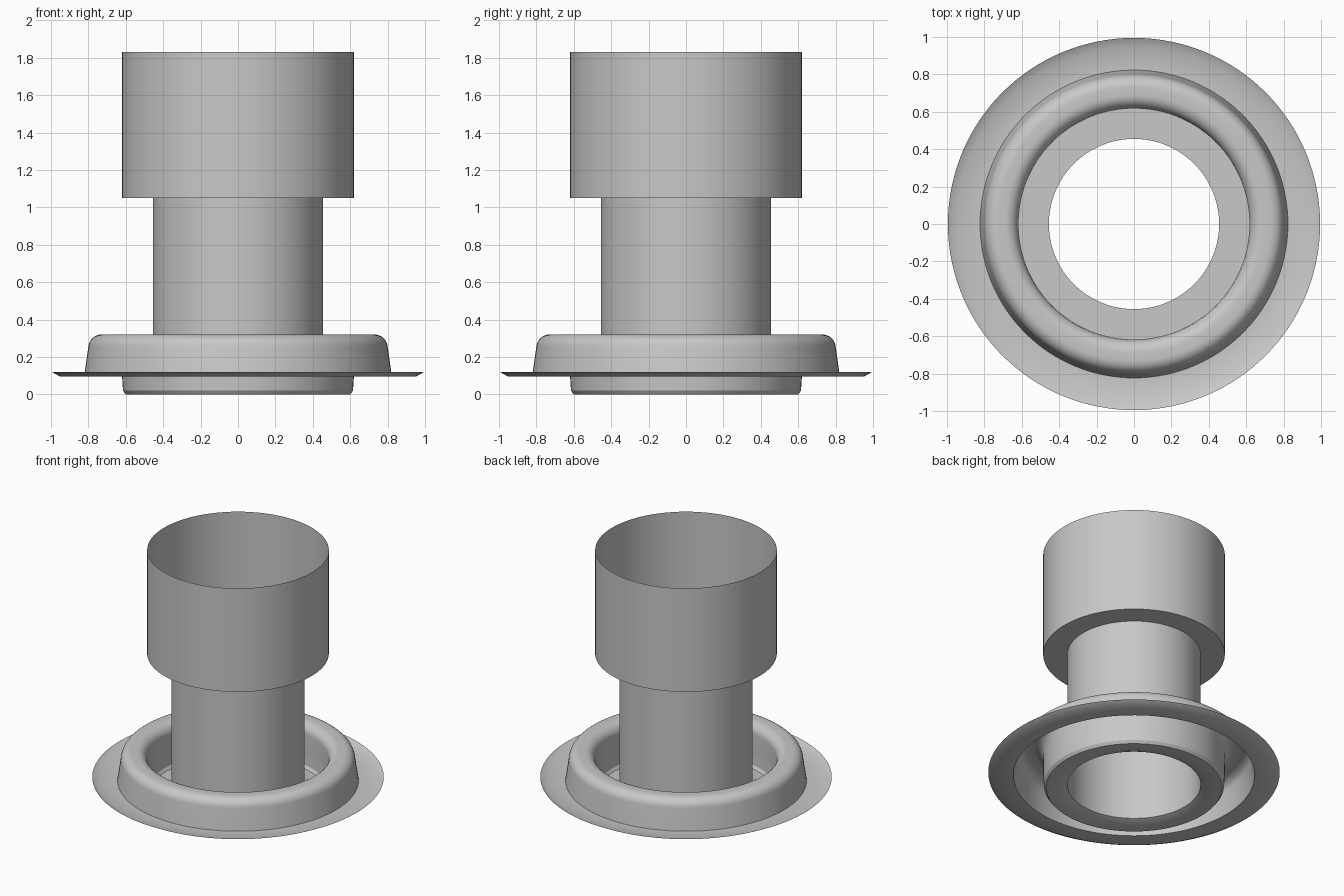
import bpy
import bmesh
from math import sin, cos, pi, radians

SEGMENTS = 128

cube = bpy.data.objects.get("Cube")
if cube:
    bpy.data.objects.remove(cube, do_unlink=True)

# Single grey sheet metal colour
grey = bpy.data.materials.new("plain_grey")
grey.use_nodes = True
grey.diffuse_color = (0.58, 0.58, 0.58, 1)
grey.node_tree.nodes["Principled BSDF"].inputs["Base Color"].default_value = grey.diffuse_color


def arc(r, z, radius, start, end, steps=8):
    """Points of a fillet in the profile plane, angles in degrees."""
    angles = [radians(start + (end - start) * i / steps) for i in range(steps + 1)]
    return [(r + radius * cos(a), z + radius * sin(a)) for a in angles]


def lathe(name, profile):
    """Turn an open (radius, height) profile about the vertical axis."""
    bm = bmesh.new()
    rings = []
    for r, z in profile:
        rings.append([bm.verts.new((r * cos(2 * pi * i / SEGMENTS),
                                    r * sin(2 * pi * i / SEGMENTS), z))
                      for i in range(SEGMENTS)])
    for low, high in zip(rings, rings[1:]):
        for i in range(SEGMENTS):
            j = (i + 1) % SEGMENTS
            bm.faces.new((low[i], low[j], high[j], high[i]))
    mesh = bpy.data.meshes.new(name)
    bm.to_mesh(mesh)
    bm.free()
    mesh.materials.append(grey)
    obj = bpy.data.objects.new(name, mesh)
    bpy.context.collection.objects.link(obj)
    bpy.ops.object.select_all(action="DESELECT")
    obj.select_set(True)
    bpy.context.view_layer.objects.active = obj
    bpy.ops.object.shade_smooth_by_angle(angle=radians(30))
    return obj


# Open upper collar with its flat shoulder
lathe("upper_collar", [(0.455, 1.05), (0.62, 1.05), (0.62, 1.83)])

# Narrow tube, open at both ends
lathe("neck_tube", [(0.455, 0.02), (0.455, 1.05)])

# Chamfered floor of the lower cup
lathe("cup_floor", [(0.455, 0.02), (0.51, 0), (0.60, 0), (0.615, 0.02), (0.62, 0.1)])

# Hollow raised rim and flange with an upturned lip, from the outside in
flange = [(0.995, 0.12), (0.95, 0.095), (0.823, 0.095)]
rim = [(0.823, 0.095)] + arc(0.73, 0.25, 0.07, 5, 90) + arc(0.69, 0.25, 0.07, 90, 180) + [(0.62, 0.1)]
lathe("raised_rim", rim)
lathe("base_flange", flange)
